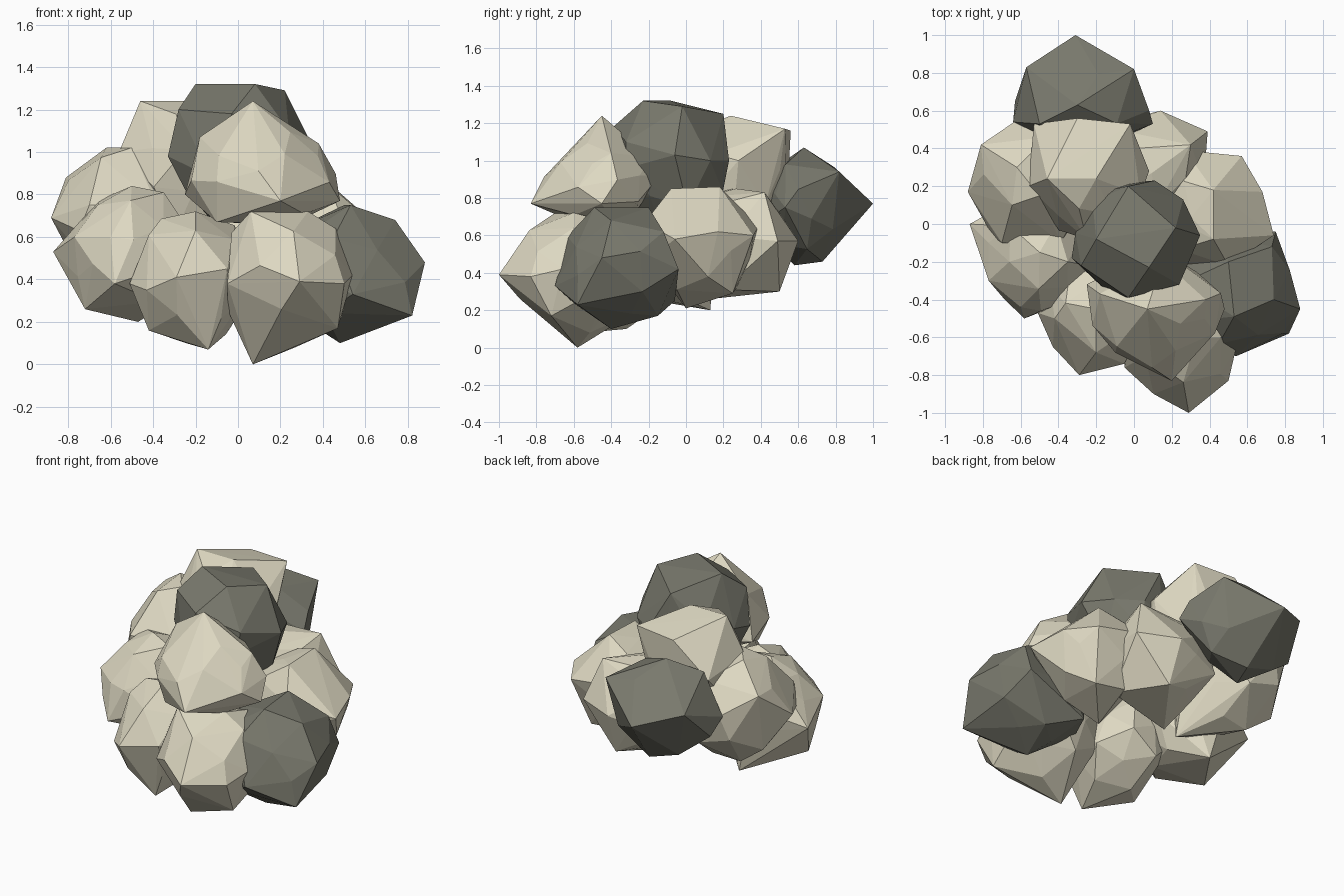
import bpy
import bmesh
import random
from mathutils import Vector, Euler

old = bpy.data.objects.get("Cube")
if old:
    bpy.data.objects.remove(old, do_unlink=True)

random.seed(11)


def flat_material(name, color):
    mat = bpy.data.materials.new(name)
    mat.use_nodes = True
    mat.diffuse_color = (*color, 1)
    bsdf = mat.node_tree.nodes["Principled BSDF"]
    bsdf.inputs["Base Color"].default_value = (*color, 1)
    bsdf.inputs["Roughness"].default_value = 0.9
    return mat


pale = flat_material("pale sandstone", (0.73, 0.69, 0.54))
dark = flat_material("dark grey stone", (0.19, 0.19, 0.152))


def faceted_points():
    """Corners and slightly raised face centres of a tumbled dodecahedron."""
    bm = bmesh.new()
    bmesh.ops.create_icosphere(bm, subdivisions=1, radius=1)
    spin = Euler([random.uniform(0, 6) for _ in range(3)]).to_matrix()
    points = [v.co.normalized() * random.uniform(0.83, 0.92) for v in bm.verts]
    points += [f.calc_center_median().normalized() * random.uniform(0.97, 1.03)
               for f in bm.faces]
    bm.free()
    return [spin @ p for p in points]


def rock(name, mat, low, high, corners):
    """A convex boulder filling a box, with chosen corners pulled into place."""
    points = faceted_points()
    low, high = Vector(low), Vector(high)
    for axis in range(3):
        a = min(p[axis] for p in points)
        b = max(p[axis] for p in points)
        for p in points:
            t = (p[axis] - a) / (b - a)
            p[axis] = low[axis] + t * (high[axis] - low[axis])
    free = list(points)
    for corner in map(Vector, corners):
        nearest = min(free, key=lambda p: (p - corner).length)
        free.remove(nearest)
        nearest[:] = corner

    # Wrap the points in a hull and drop whatever falls inside
    bm = bmesh.new()
    for p in points:
        bm.verts.new(p)
    bmesh.ops.convex_hull(bm, input=bm.verts[:])
    bmesh.ops.delete(bm, geom=[v for v in bm.verts if not v.link_faces],
                     context='VERTS')
    bmesh.ops.recalc_face_normals(bm, faces=bm.faces[:])
    mesh = bpy.data.meshes.new(name)
    bm.to_mesh(mesh)
    bm.free()
    mesh.materials.append(mat)
    obj = bpy.data.objects.new(name, mesh)
    bpy.context.collection.objects.link(obj)


# Dark boulders: top, back and side
rock("top_rock", dark, (-.31, -.37, .66), (.32, .22, 1.28),
     [(-.2, -.08, 1.32), (.08, -.23, 1.32), (.22, -.02, 1.29),
      (-.03, .2, 1.25), (-.33, -.18, .98), (-.22, .12, 1.08),
      (.35, -.06, 1.03), (.24, -.32, 1.1), (-.03, -.39, 1.18),
      (.11, .23, 1), (-.28, -.22, 1.2), (.26, .13, 1)])
rock("back_rock", dark, (-.63, .42, .46), (.08, .84, 1.05),
     [(-.31, 1, .77), (-.57, .83, .85), (0, .82, .94), (-.3, .63, 1.07),
      (-.64, .54, .75), (.1, .53, .75), (-.25, .73, .46),
      (-.3, .58, .44), (-.5, .53, 1)])
rock("side_rock", dark, (.2, -.69, .12), (.83, -.06, .73),
     [(.88, -.45, .48), (.82, -.58, .23), (.54, -.7, .33), (.48, -.4, .1),
      (.73, -.12, .62), (.33, -.06, .25), (.53, -.49, .75),
      (.55, -.15, .17), (.74, -.4, .68), (.5, -.2, .75), (.75, -.04, .42)])

# Pale boulders: front
rock("front_upper_rock", pale, (-.22, -.76, .66), (.46, -.15, 1.1),
     [(.07, -.45, 1.24), (.2, -.83, .77), (.38, -.4, 1.04), (.48, -.45, .77),
      (-.18, -.37, 1.07), (-.25, -.32, .8), (.15, -.14, .92),
      (-.1, -.68, .86), (.22, -.67, .99), (-.1, -.6, .67)])
rock("front_lower_rock", pale, (-.05, -.9, .08), (.52, -.22, .71),
     [(.07, -.58, 0), (.29, -1, .39), (-.05, -.76, .38), (.47, -.72, .17),
      (.54, -.66, .42), (.46, -.6, .64), (.06, -.7, .72), (.33, -.6, .72),
      (-.03, -.6, .62), (.5, -.83, .38)])
rock("front_corner_rock", pale, (-.5, -.75, .1), (.08, -.1, .71),
     [(-.29, -.8, .41), (-.14, -.64, .07), (-.42, -.5, .16),
      (-.51, -.47, .38), (-.42, -.5, .61), (-.2, -.45, .72),
      (-.43, -.65, .35), (-.05, -.74, .45), (-.2, -.68, .63)])

# Pale boulders: the side opposite the dark one
rock("flank_rock", pale, (-.83, -.46, .26), (-.2, .15, .8),
     [(-.87, 0, .53), (-.58, -.5, .38), (-.72, -.22, .26), (-.47, .13, .2),
      (-.77, -.3, .6), (-.5, -.15, .84), (-.66, -.2, .75),
      (-.6, -.44, .6), (-.35, -.2, .81)])
rock("flank_back_rock", pale, (-.86, -.1, .36), (-.2, .53, .99),
     [(-.88, .17, .69), (-.81, .42, .88), (-.62, .3, 1.02), (-.7, -.1, .75),
      (-.62, .55, .75), (-.25, .08, .28), (-.6, .3, .36), (-.5, .15, 1.02)])

# Pale boulders: back and remaining side
rock("back_upper_rock", pale, (-.54, -.08, .58), (.07, .54, 1.2),
     [(-.46, .24, 1.24), (-.3, .56, 1.16), (-.02, .53, 1.17),
      (.08, .28, 1), (-.53, .53, .95), (-.2, .24, 1.24), (-.56, .2, 1)])
rock("side_middle_rock", pale, (.06, -.21, .27), (.7, .38, .84),
     [(.74, -.06, .58), (.57, .36, .6), (.42, -.08, .85), (.42, .18, .86),
      (.27, 0, .21), (.68, .17, .62), (.27, .39, .65), (.5, .25, .29),
      (.5, -.22, .67)])
rock("back_lower_rock", pale, (-.26, -.03, .32), (.37, .56, .85),
     [(.39, .49, .57), (.14, .6, .57), (.15, .5, .3), (-.12, .13, .26),
      (-.2, .5, .5), (.33, .2, .31), (-.1, .5, .72), (.3, .42, .83)])
